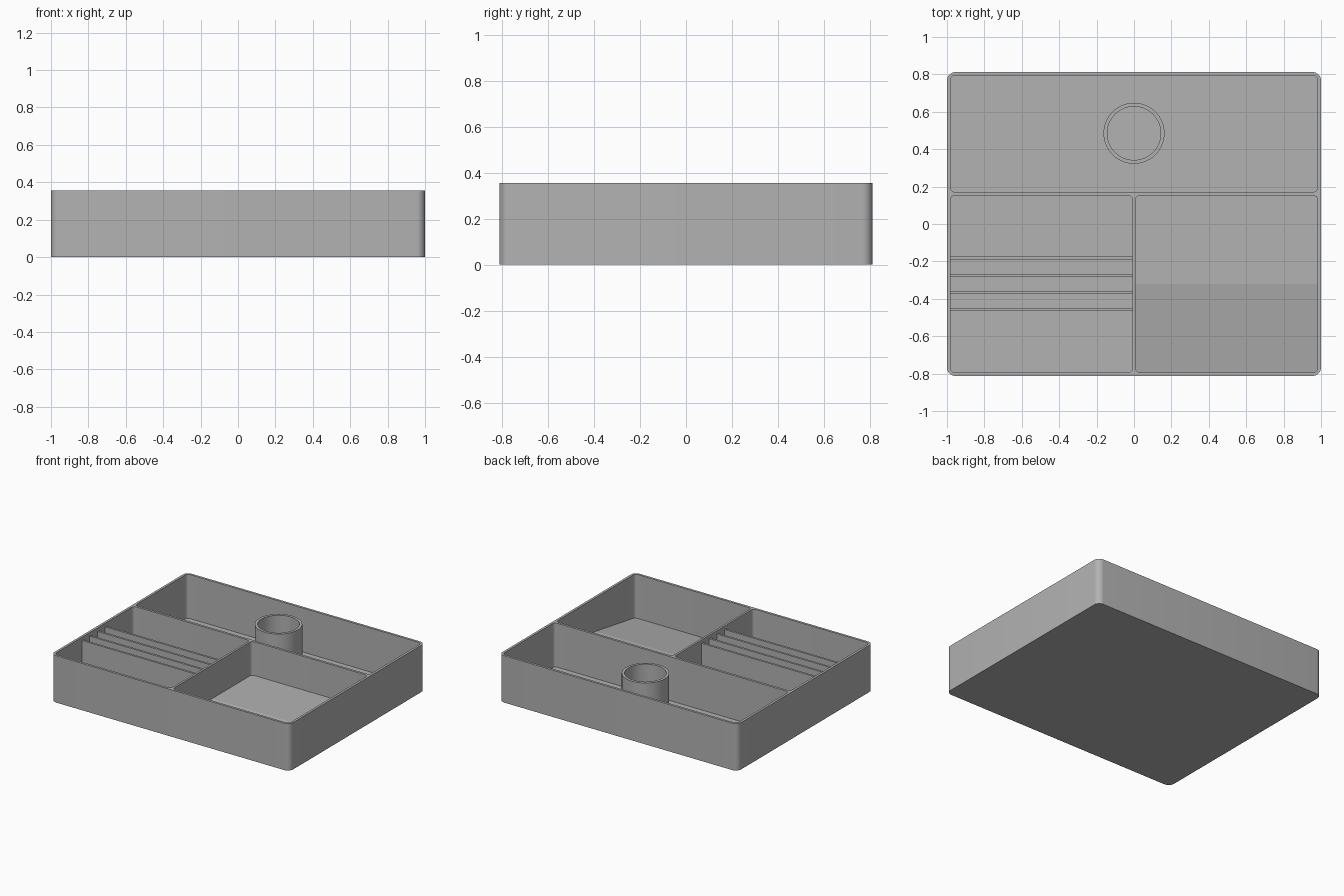
import bpy, bmesh, math

old = bpy.data.objects.get("Cube")
if old:
    bpy.data.objects.remove(old, do_unlink=True)

grey = bpy.data.materials.new("plain grey")
grey.use_nodes = True
grey.diffuse_color = (0.45, 0.45, 0.45, 1)
grey.node_tree.nodes["Principled BSDF"].inputs["Base Color"].default_value = grey.diffuse_color

HEIGHT, FLOOR, HALF_Y = 0.355, 0.022, 0.812
IN_X, IN_Y = 0.982, 0.794          # inner faces of the outer walls
MID_FRONT, MID_BACK, MID_X = 0.153, 0.171, 0.008


def finish(name, bm):
    bmesh.ops.recalc_face_normals(bm, faces=bm.faces)
    mesh = bpy.data.meshes.new(name)
    bm.to_mesh(mesh)
    bm.free()
    mesh.materials.append(grey)
    obj = bpy.data.objects.new(name, mesh)
    bpy.context.collection.objects.link(obj)
    return obj


def smooth(obj):
    bpy.ops.object.select_all(action='DESELECT')
    obj.select_set(True)
    bpy.context.view_layer.objects.active = obj
    bpy.ops.object.shade_smooth_by_angle(angle=math.radians(35))


def extrude(bm, points, offset):
    face = bm.faces.new([bm.verts.new(p) for p in points])
    new = bmesh.ops.extrude_face_region(bm, geom=[face])["geom"]
    bmesh.ops.translate(bm, vec=offset, verts=[v for v in new if isinstance(v, bmesh.types.BMVert)])


def rounded_prism(bm, x0, x1, y0, y1, z0, z1, r, steps=8):
    points = []
    corners = [(x1 - r, y1 - r), (x0 + r, y1 - r), (x0 + r, y0 + r), (x1 - r, y0 + r)]
    for quarter, (cx, cy) in enumerate(corners):
        for i in range(steps + 1):
            a = math.pi / 2 * (quarter + i / steps)
            points.append((cx + r * math.cos(a), cy + r * math.sin(a), z0))
    extrude(bm, points, (0, 0, z1 - z0))


# Tray body with three pockets cut from the top
bm = bmesh.new()
rounded_prism(bm, -1, 1, -HALF_Y, HALF_Y, 0, HEIGHT, 0.045)
tray = finish("tray", bm)

bm = bmesh.new()
pockets = [(-IN_X, IN_X, MID_BACK, IN_Y),
           (-IN_X, -MID_X, -IN_Y, MID_FRONT),
           (MID_X, IN_X, -IN_Y, MID_FRONT)]
for pocket in pockets:
    rounded_prism(bm, *pocket, FLOOR, HEIGHT + 0.1, 0.025)
cutter = finish("pocket_cutter", bm)
cutter.hide_render = True

cut = tray.modifiers.new("pockets", 'BOOLEAN')
cut.operation = 'DIFFERENCE'
cut.solver = 'EXACT'
cut.object = cutter
bpy.context.view_layer.objects.active = tray
bpy.ops.object.modifier_apply(modifier=cut.name)
bpy.data.objects.remove(cutter, do_unlink=True)
smooth(tray)

# Thin slot dividers in the front right pocket
for i, y in enumerate((-0.456, -0.367, -0.274, -0.183)):
    bm = bmesh.new()
    x0, x1, t = -IN_X - 0.005, -MID_X + 0.005, 0.008
    extrude(bm, [(x0, y - t, 0.01), (x1, y - t, 0.01), (x1, y + t, 0.01), (x0, y + t, 0.01)],
            (0, 0, 0.32))
    finish(f"slot_divider_{i + 1}", bm)

# Raised floor with a ramp down to the front in the front left pocket
bm = bmesh.new()
profile = [(-IN_Y - 0.004, 0.01), (-IN_Y - 0.004, FLOOR), (-0.32, 0.1),
           (MID_FRONT + 0.004, 0.1), (MID_FRONT + 0.004, 0.01)]
extrude(bm, [(MID_X - 0.004, y, z) for y, z in profile], (IN_X - MID_X + 0.008, 0, 0))
finish("ramp_floor", bm)

# Round cup holder, a revolved tube wall
bm = bmesh.new()
section = [(0.143, 0.01), (0.163, 0.01), (0.163, HEIGHT), (0.143, HEIGHT)]
loop = [bm.verts.new((r, 0, z)) for r, z in section]
edges = [bm.edges.new((loop[i], loop[(i + 1) % 4])) for i in range(4)]
bmesh.ops.spin(bm, geom=loop + edges, cent=(0, 0, 0), axis=(0, 0, 1),
               angle=math.tau, steps=64)
bmesh.ops.remove_doubles(bm, verts=bm.verts, dist=0.0001)
cup = finish("cup_holder", bm)
cup.location.y = 0.485
smooth(cup)
